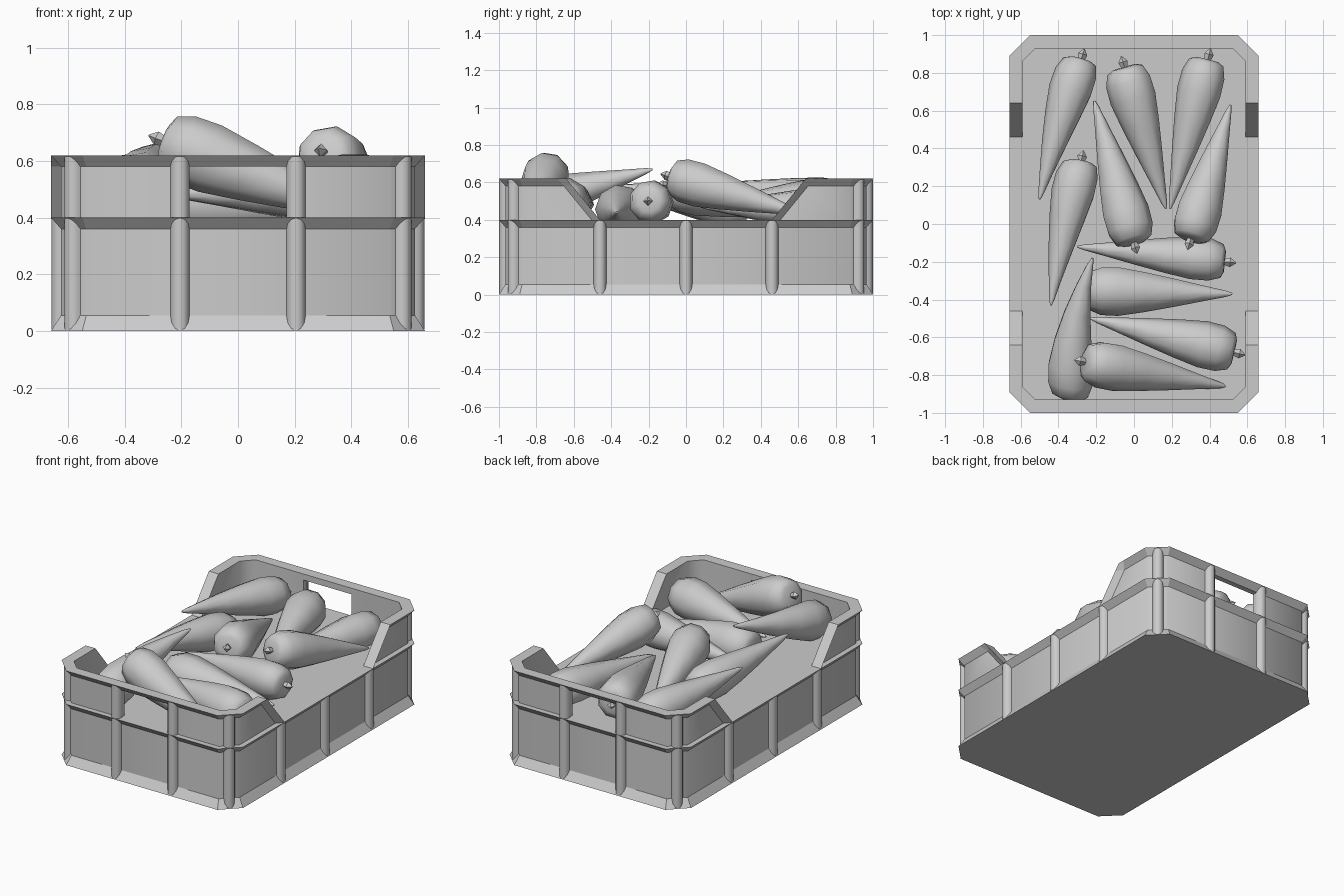
import bpy
import bmesh
import math
from mathutils import Vector

if "Cube" in bpy.data.objects:
    bpy.data.objects.remove(bpy.data.objects["Cube"])

GREY = (0.6, 0.6, 0.6, 1)
grey = bpy.data.materials.new("plain grey")
grey.use_nodes = True
grey.diffuse_color = GREY
grey.node_tree.nodes["Principled BSDF"].inputs["Base Color"].default_value = GREY

HX, HY, CHAMFER = 0.66, 1.0, 0.11     # crate half sizes and corner cut
DEPTH, WALL = 0.035, 0.07             # panel recess and wall thickness
LEDGE, TOP = 0.40, 0.62               # deck height and end wall height
WINDOW = 0.175                        # half width of the hand hole


def loft(bm, sections):
    """Join equal point rings with quads and cap both ends."""
    rings = [[bm.verts.new(p) for p in s] for s in sections]
    n = len(rings[0])
    for a, b in zip(rings, rings[1:]):
        for i in range(n):
            j = (i + 1) % n
            bm.faces.new((a[i], a[j], b[j], b[i]))
    bm.faces.new(rings[0])
    bm.faces.new(rings[-1])


def finish(bm, name, mirror=None, upright_only=True):
    """Turn a bmesh into an object; creases stay sharp."""
    bmesh.ops.recalc_face_normals(bm, faces=bm.faces)
    for f in bm.faces:
        f.smooth = True
    for e in bm.edges:
        d = (e.verts[0].co - e.verts[1].co).normalized()
        sharp = e.calc_face_angle(0) > math.radians(52)
        e.smooth = not (sharp or (upright_only and abs(d.z) < 0.99))
    mesh = bpy.data.meshes.new(name)
    bm.to_mesh(mesh)
    bm.free()
    mesh.materials.append(grey)
    ob = bpy.data.objects.new(name, mesh)
    bpy.context.collection.objects.link(ob)
    if mirror:
        mod = ob.modifiers.new("mirror", "MIRROR")
        mod.use_axis = mirror
        mod.use_mirror_merge = False


def corner(d):
    """Corner cut of the outline after moving it inward by d."""
    return CHAMFER - d * (2 - math.sqrt(2))


def outline(d, z):
    x, y, c = HX - d, HY - d, corner(d)
    quarter = [(x, y - c), (x - c, y)]
    pts = quarter + [(-a, b) for a, b in reversed(quarter)]
    return [(a, b, z) for a, b in pts + [(-a, -b) for a, b in pts]]


# Lower body with flared foot and rim
bm = bmesh.new()
loft(bm, [outline(0, 0), outline(DEPTH, 0.055), outline(DEPTH, 0.36), outline(0, LEDGE)])
finish(bm, "crate_body")


# Raised end walls, one quarter mirrored to all corners
def slope_y(z):
    return 0.46 + (z - LEDGE) / (TOP - LEDGE) * 0.18


profile = [(DEPTH, LEDGE - 0.005), (DEPTH, 0.58), (0, TOP), (WALL, TOP), (WALL, LEDGE - 0.005)]
bm = bmesh.new()
loft(bm, [
    [(WINDOW, HY - d, z) for d, z in profile],
    [(HX - d - corner(d), HY - d, z) for d, z in profile],
    [(HX - d, HY - d - corner(d), z) for d, z in profile],
    [(HX - d, slope_y(z) + 0.045, z) for d, z in profile],
    [(HX - (d if d == WALL else 0), slope_y(z), z) for d, z in profile],
])
finish(bm, "end_wall", (True, True, False))

# Bars above the hand holes
bar = [(DEPTH, 0.58), (0, TOP), (WALL, TOP), (WALL, 0.58)]
bm = bmesh.new()
loft(bm, [[(x, HY - d, z) for d, z in bar] for x in (-WINDOW, WINDOW)])
finish(bm, "handle_bar", (False, True, False))


# Rounded upright ribs
def rib(name, x, y, out, height):
    out = Vector(out).normalized()
    side = Vector((-out.y, out.x, 0))
    base = Vector((x, y, 0)) - out * (DEPTH + 0.001)
    turns = [math.pi * i / 6 for i in range(7)]
    ring = [base + side * 0.034 * math.cos(a) + out * DEPTH * math.sin(a) for a in turns]
    bm = bmesh.new()
    loft(bm, [[p + Vector((0, 0, z)) for p in ring] for z in (0.005, height)])
    finish(bm, name)


for sx in (-1, 1):
    for y in (-0.46, 0, 0.46):
        rib("side_rib", sx * HX, y, (sx, 0, 0), LEDGE - 0.005)
    for sy in (-1, 1):
        rib("end_rib", sx * 0.205, sy * HY, (0, sy, 0), TOP - 0.005)
        rib("corner_rib", sx * (HX - CHAMFER / 2), sy * (HY - CHAMFER / 2),
            (sx, sy, 0), TOP - 0.005)

# Root vegetables: body and stem share one lathe helper
ROOT = [(0, 0.06), (0.02, 0.093), (0.1, 0.115), (0.22, 0.117), (0.4, 0.096),
        (0.6, 0.068), (0.8, 0.038), (0.95, 0.016), (1, 0.005)]
STEM = [(0.02, 0.012), (-0.03, 0.025), (-0.06, 0.003)]


def lathe(bm, start, axis, side, up, shape, length, sides, width=1, bend=0):
    rings = []
    for t, r in shape:
        mid = start + axis * t * length + side * bend * 4 * t * (1 - t)
        turns = [math.tau * i / sides for i in range(sides)]
        rings.append([mid + (side * math.cos(a) + up * math.sin(a)) * r * width for a in turns])
    loft(bm, rings)


def carrot(head, tip, width, bend, stem):
    head, tip = Vector(head), Vector(tip)
    axis = (tip - head).normalized()
    side = axis.cross(Vector((0, 0, 1))).normalized()
    up = side.cross(axis)
    bm = bmesh.new()
    lathe(bm, head, axis, side, up, ROOT, (tip - head).length, 9, width, bend)
    finish(bm, "carrot", upright_only=False)
    if stem:
        bm = bmesh.new()
        lathe(bm, head, axis, side, up, STEM, 1, 4)
        finish(bm, "carrot_stem")


# Head, tip, width, sideways bend and stem of each vegetable
for head, tip, width, bend, stem in [
    ((-0.28, 0.87, 0.49), (-0.50, 0.13, 0.59), 1, 0.01, True),
    ((-0.05, 0.83, 0.50), (0.17, 0.08, 0.47), 1.08, 0, True),
    ((0.39, 0.87, 0.45), (0.19, 0.08, 0.47), 1.03, 0, True),
    ((-0.28, 0.33, 0.46), (-0.44, -0.43, 0.58), 1, 0.01, True),
    ((0.00, -0.10, 0.58), (-0.21, 0.65, 0.42), 1.08, 0, True),
    ((0.30, -0.08, 0.63), (0.51, 0.63, 0.43), 1.03, 0, True),
    ((0.48, -0.20, 0.50), (-0.30, -0.12, 0.47), 1, 0, True),
    ((-0.25, -0.35, 0.46), (0.52, -0.37, 0.44), 1.13, 0, False),
    ((0.53, -0.68, 0.50), (-0.23, -0.50, 0.48), 1.1, 0, True),
    ((-0.26, -0.73, 0.67), (0.49, -0.86, 0.39), 1.08, 0, True),
    ((-0.34, -0.92, 0.47), (-0.22, -0.18, 0.67), 1.05, -0.035, False),
]:
    carrot(head, tip, width, bend, stem)
